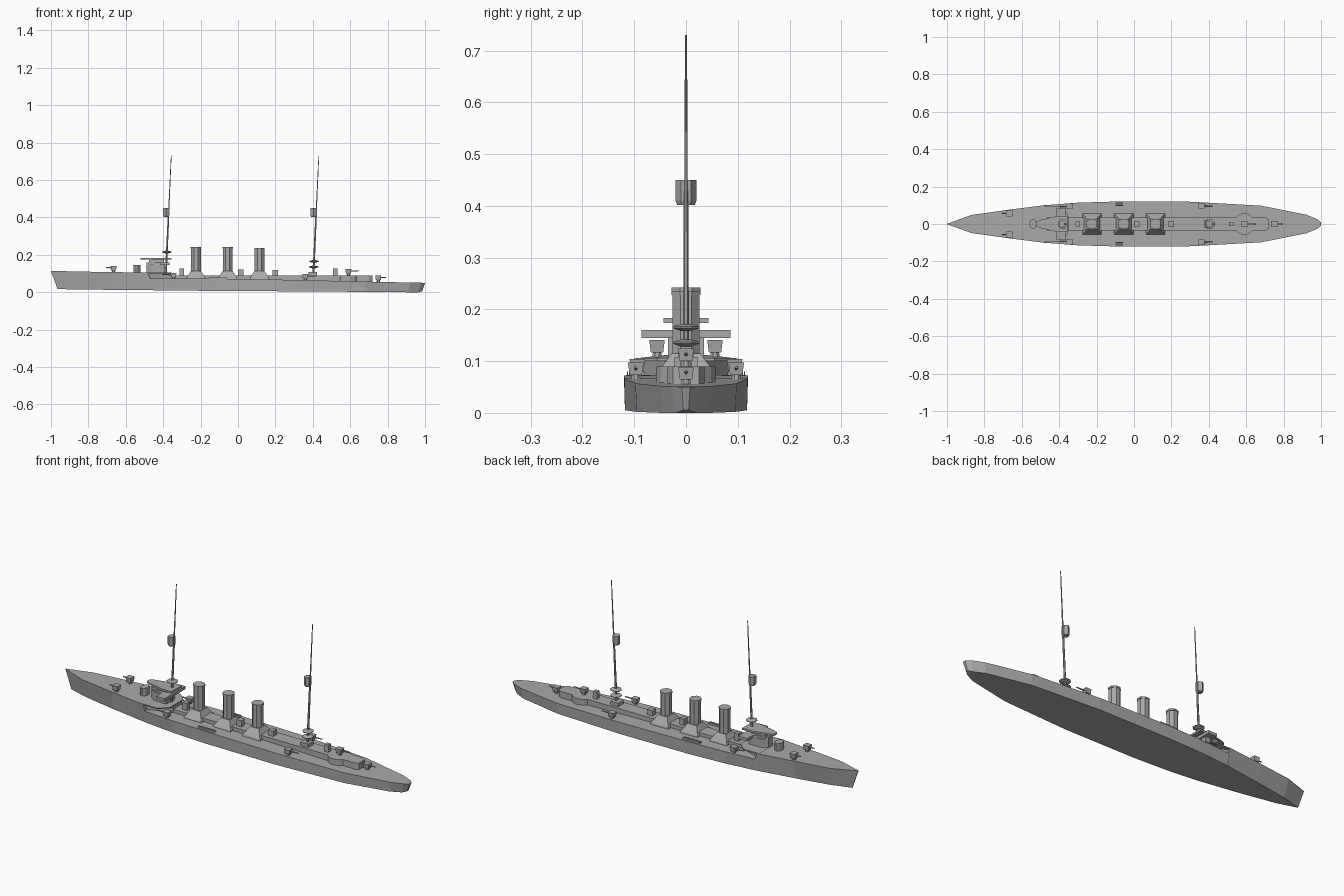
import bpy, bmesh, math
from mathutils import Vector

cube = bpy.data.objects.get("Cube")
if cube:
    bpy.data.objects.remove(cube)

grey = bpy.data.materials.new("warship_grey")
grey.use_nodes = True
GREY = (0.4, 0.4, 0.4, 1)
grey.diffuse_color = GREY
grey.node_tree.nodes["Principled BSDF"].inputs["Base Color"].default_value = GREY


def finish(name, bm):
    bmesh.ops.remove_doubles(bm, verts=bm.verts, dist=0.00005)
    bmesh.ops.recalc_face_normals(bm, faces=bm.faces)
    mesh = bpy.data.meshes.new(name)
    bm.to_mesh(mesh)
    bm.free()
    mesh.materials.append(grey)
    obj = bpy.data.objects.new(name, mesh)
    bpy.context.collection.objects.link(obj)
    return obj


def loft(name, rings):
    """Skin equal-length rings of points and cap both ends."""
    bm = bmesh.new()
    loops = [[bm.verts.new(p) for p in ring] for ring in rings]
    n = len(loops[0])
    for a, b in zip(loops, loops[1:]):
        for i in range(n):
            j = (i + 1) % n
            bm.faces.new((a[i], a[j], b[j], b[i]))
    bm.faces.new(loops[0])
    bm.faces.new(loops[-1])
    return finish(name, bm)


def plate(name, half, z0, z1):
    """Slab from a half outline of (x, y), mirrored over the centre line."""
    ring = half + [(x, -y) for x, y in reversed(half) if y > 0]
    return loft(name, [[(x, y, z) for x, y in ring] for z in (z0, z1)])


def box(name, x, y, z0, z1, lx, ly, taper=1.0):
    def ring(z, s):
        return [(x + sx * lx * s / 2, y + sy * ly * s / 2, z)
                for sx, sy in ((-1, -1), (1, -1), (1, 1), (-1, 1))]
    return loft(name, [ring(z0, 1), ring(z1, taper)])


def turned(name, x, y, profile, sides=8, stretch=1.0):
    """Turned shape from a (radius, z) profile."""
    rings = []
    for r, z in profile:
        angles = [2 * math.pi * (i + 0.5) / sides for i in range(sides)]
        rings.append([(x + r * stretch * math.cos(a), y + r * math.sin(a), z) for a in angles])
    return loft(name, rings)


def rod(name, a, b, r0, r1, sides=6):
    a, b = Vector(a), Vector(b)
    turn = (b - a).to_track_quat('Z', 'Y')
    rings = [[p + turn @ Vector((r * math.cos(2 * math.pi * i / sides),
                                 r * math.sin(2 * math.pi * i / sides), 0))
              for i in range(sides)] for p, r in ((a, r0), (b, r1))]
    return loft(name, rings)


def gun(name, x, y, z, way, length=0.06):
    """Shielded deck gun: pedestal, flared shield and barrel."""
    turned(name + "_pedestal", x, y, [(0.01, z), (0.008, z + 0.015)])
    box(name + "_shield", x, y, z + 0.01, z + 0.034, 0.026, 0.024, 1.25)
    rod(name + "_barrel", (x, y, z + 0.023), (x + way * length, y, z + 0.025), 0.004, 0.0025)


# Hull: x at deck, x at keel, half beam at deck and keel, deck and keel heights
stations = [
    (-1.0, -0.965, 0.001, 0.001, 0.115, 0.017),
    (-0.87, -0.86, 0.048, 0.030, 0.111, 0.015),
    (-0.68, -0.68, 0.075, 0.062, 0.108, 0.013),
    (-0.48, -0.48, 0.100, 0.092, 0.105, 0.011),
    (-0.47, -0.47, 0.101, 0.094, 0.073, 0.011),
    (-0.30, -0.30, 0.114, 0.110, 0.073, 0.009),
    (-0.10, -0.10, 0.120, 0.118, 0.072, 0.007),
    (0.30, 0.30, 0.119, 0.118, 0.066, 0.005),
    (0.68, 0.68, 0.098, 0.095, 0.057, 0.002),
    (0.92, 0.91, 0.050, 0.046, 0.052, 0.0),
    (0.98, 0.965, 0.026, 0.020, 0.051, 0.0),
    (1.0, 0.985, 0.008, 0.005, 0.050, 0.006),
]
loft("hull", [[(xt, yt, zt), (xt, -yt, zt), (xb, -yb, zb), (xb, yb, zb)]
              for xt, xb, yt, yb, zt, zb in stations])

# Forecastle end, long deckhouse and round after platform
plate("forecastle_house", [(-0.48, 0.085), (-0.42, 0.06), (-0.35, 0.037)], 0.07, 0.102)
plate("forecastle_deck", [(-0.49, 0.097), (-0.40, 0.097), (-0.355, 0.055)], 0.1, 0.106)
plate("long_deckhouse", [(-0.4, 0.036), (0.7, 0.036), (0.72, 0.025)], 0.05, 0.09)
turned("after_platform", 0.59, 0, [(0.058, 0.05), (0.058, 0.09)], 16)

# Bridge
turned("conning_tower", -0.54, 0, [(0.027, 0.1), (0.027, 0.145)], 12, 0.7)
plate("bridge_house", [(-0.49, 0.015), (-0.46, 0.035), (-0.39, 0.035)], 0.1, 0.15)
plate("bridge_wings", [(-0.49, 0.015), (-0.415, 0.04), (-0.415, 0.086), (-0.365, 0.086)], 0.145, 0.16)
box("chart_house", -0.435, 0, 0.158, 0.176, 0.08, 0.045)
plate("bridge_roof", [(-0.52, 0.012), (-0.5, 0.022), (-0.41, 0.043), (-0.355, 0.043)], 0.174, 0.183)

# Funnels with flared casings
for i, (x, top) in enumerate([(-0.225, 0.242), (-0.055, 0.242), (0.115, 0.236)]):
    turned(f"funnel_{i + 1}", x, 0, [(0.028, 0.08), (0.028, top)], 8)
    turned(f"funnel_rim_{i + 1}", x, 0, [(0.030, top - 0.008), (0.030, top)], 8)
    loft(f"funnel_casing_{i + 1}",
         [[(x + sx * a, sy * b, z) for sx, sy in ((-1, -1), (1, -1), (1, 1), (-1, 1))]
          for a, b, z in ((0.052, 0.058, 0.065), (0.05, 0.055, 0.078), (0.026, 0.028, 0.115))])

# Raked pole masts with lookout boxes and lamp platforms
for name, x, lamps in (("fore_mast", -0.387, [0.215]), ("main_mast", 0.402, [0.165, 0.135])):
    lean = 0.03 / 0.66
    at = lambda z: (x + (z - 0.07) * lean, 0, z)
    rod(name + "_lower", at(0.07), at(0.43), 0.006, 0.0045)
    rod(name + "_upper", at(0.42), at(0.73), 0.0035, 0.002)
    turned(name + "_lookout", at(0.42)[0] - 0.014, 0,
           [(0.017, 0.402), (0.02, 0.41), (0.02, 0.45)], 6, 0.9)
    for z in lamps:
        turned(f"{name}_platform", at(z)[0], 0,
               [(0.01, z - 0.007), (0.028, z - 0.001), (0.028, z + 0.002), (0.01, z + 0.007)], 8)

# Deck boxes and ventilators along the centre line
for i, (x, top, size) in enumerate([(-0.3, 0.128, 0.025), (0.015, 0.122, 0.028),
                                    (0.2, 0.118, 0.03), (0.4, 0.108, 0.045),
                                    (0.52, 0.128, 0.022)]):
    box(f"deck_box_{i + 1}", x, 0, 0.08, top, size, size)

# Guns
gun("after_gun_upper", 0.59, 0, 0.09, 1)
gun("after_gun_lower", 0.75, 0, 0.055, 1, 0.045)
for side, s in (("left", 1), ("right", -1)):
    gun("fore_gun_" + side, -0.665, s * 0.056, 0.107, -1, 0.04)
    gun("waist_gun_fore_" + side, -0.345, s * 0.094, 0.07, -1)
    gun("waist_gun_after_" + side, 0.36, s * 0.097, 0.063, 1)
    # Slatted grating by the deck edge
    for i in range(5):
        box(f"grating_{side}_{i + 1}", -0.108, s * (0.097 + 0.004 * i), 0.07, 0.08, 0.096, 0.002)
